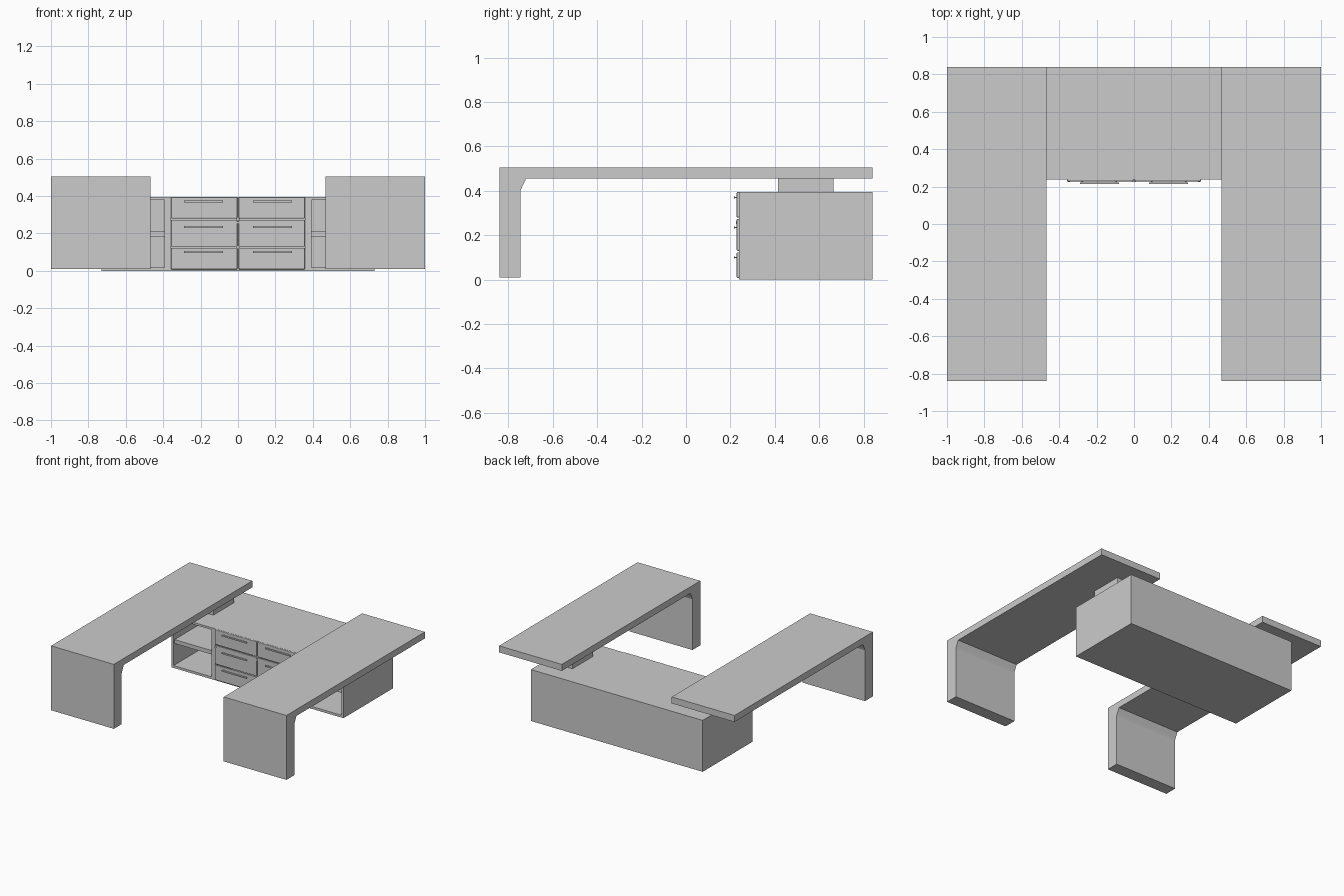
import bpy, bmesh, math
from mathutils import Matrix, Vector

if "Cube" in bpy.data.objects:
    bpy.data.objects.remove(bpy.data.objects["Cube"])


def finish(bm, name, bevel=0.0):
    bmesh.ops.recalc_face_normals(bm, faces=bm.faces)
    me = bpy.data.meshes.new(name)
    bm.to_mesh(me)
    bm.free()
    ob = bpy.data.objects.new(name, me)
    bpy.context.collection.objects.link(ob)
    if bevel:
        m = ob.modifiers.new("bevel", 'BEVEL')
        m.width, m.segments = bevel, 2
    return ob


def add_box(bm, x, y, z):
    size = Vector((x[1] - x[0], y[1] - y[0], z[1] - z[0]))
    mid = Vector((x[0] + x[1], y[0] + y[1], z[0] + z[1])) / 2
    bmesh.ops.create_cube(bm, size=1, matrix=Matrix.Translation(mid) @ Matrix.Diagonal((*size, 1)))


def box(name, x, y, z, bevel=0.0):
    bm = bmesh.new()
    add_box(bm, x, y, z)
    return finish(bm, name, bevel)


def span(s, a, b):
    return tuple(sorted((s * a, s * b)))


H, W, F, B = 0.395, 0.73, 0.238, 0.84   # cabinet height, half width, front, back

# cabinet shell
box("cabinet_top", (-W, W), (F, B), (H - 0.016, H))
box("cabinet_bottom", (-W, W), (F, B), (0, 0.018))
box("cabinet_back", (-W, W), (B - 0.016, B), (0.018, H - 0.016))
box("centre_divider", (-0.012, 0.012), (F, B - 0.016), (0.018, H - 0.016))

# L-shaped desk side profile in (y, z) with chamfered inner corner
profile = [(-0.84, 0.01), (-0.745, 0.01), (-0.745, 0.40), (-0.738, 0.417),
           (-0.72, 0.455), (0.84, 0.455), (0.84, 0.505), (-0.84, 0.505)]

rows = [(0.008, 0.123, 0.10), (0.130, 0.273, 0.235), (0.280, 0.394, 0.37)]

for s, side in ((-1, "left"), (1, "right")):
    # side panel, divider and open shelf
    box(f"{side}_side_panel", span(s, W - 0.016, W), (F, B - 0.016), (0.018, H - 0.016))
    box(f"{side}_divider", span(s, 0.358, 0.392), (F, B - 0.016), (0.018, H - 0.016))
    box(f"{side}_shelf", span(s, 0.392, W - 0.016), (F + 0.012, B - 0.016), (0.183, 0.213))

    # desk top with waterfall leg
    bm = bmesh.new()
    face = bm.faces.new([bm.verts.new((s * 0.467, y, z)) for y, z in profile])
    ext = bmesh.ops.extrude_face_region(bm, geom=[face])
    bmesh.ops.translate(bm, vec=(s * 0.533, 0, 0),
                        verts=[v for v in ext["geom"] if isinstance(v, bmesh.types.BMVert)])
    finish(bm, f"{side}_desk")

    # spacer between cabinet and desk top
    box(f"{side}_spacer", span(s, 0.50, 0.71), (0.415, 0.665), (H, 0.455))

    # drawer fronts and bar handles
    for i, (z0, z1, hz) in enumerate(rows):
        box(f"{side}_drawer_front_{i}", span(s, 0.004, 0.358), (0.228, F + 0.004), (z0, z1), 0.004)
        bm = bmesh.new()
        add_box(bm, span(s, 0.08, 0.29), (0.215, 0.221), (hz - 0.005, hz + 0.005))
        for px in (0.09, 0.272):
            add_box(bm, span(s, px, px + 0.008), (0.220, 0.230), (hz - 0.003, hz + 0.003))
        finish(bm, f"{side}_handle_{i}")

# small locks on the middle drawer row
for i, x in enumerate((-0.348, 0.0, 0.348)):
    bm = bmesh.new()
    bmesh.ops.create_cone(bm, cap_ends=True, segments=16, radius1=0.007, radius2=0.007, depth=0.012,
                          matrix=Matrix.Translation((x, 0.230, 0.258)) @ Matrix.Rotation(math.pi / 2, 4, 'X'))
    finish(bm, f"lock_{i}")
